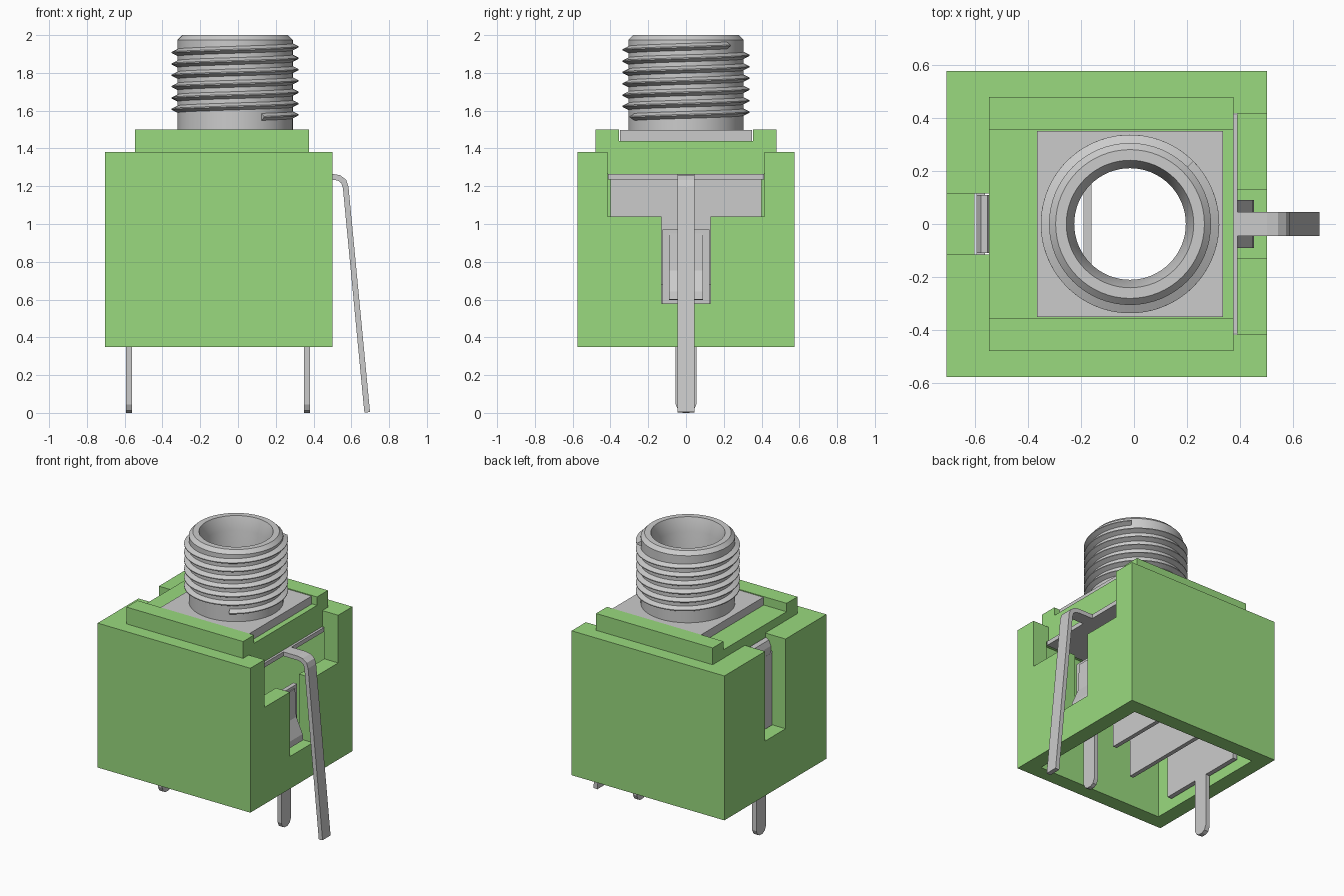
import bpy, bmesh, math
from mathutils import Vector

if "Cube" in bpy.data.objects:
    bpy.data.objects.remove(bpy.data.objects["Cube"])

CX = -0.015  # axis of the round bushing


def finish(name, bm, smooth=False):
    bmesh.ops.recalc_face_normals(bm, faces=bm.faces)
    me = bpy.data.meshes.new(name)
    bm.to_mesh(me)
    bm.free()
    ob = bpy.data.objects.new(name, me)
    bpy.context.collection.objects.link(ob)
    if smooth:
        bpy.ops.object.select_all(action='DESELECT')
        ob.select_set(True)
        bpy.context.view_layer.objects.active = ob
        bpy.ops.object.shade_smooth_by_angle(angle=math.radians(25))
    return ob


def prism(name, pts, lo, hi, axis):
    """Extrude a 2D outline along x (pts = y,z), y (pts = x,z) or z (pts = x,y)."""
    bm = bmesh.new()
    place = {'x': lambda a, b, t: (t, a, b),
             'y': lambda a, b, t: (a, t, b),
             'z': lambda a, b, t: (a, b, t)}[axis]
    ends = [[bm.verts.new(place(a, b, t)) for a, b in pts] for t in (lo, hi)]
    for e in ends:
        bm.faces.new(e)
    n = len(pts)
    for i in range(n):
        j = (i + 1) % n
        bm.faces.new((ends[0][i], ends[0][j], ends[1][j], ends[1][i]))
    return finish(name, bm)


def box(name, x0, x1, y0, y1, z0, z1):
    return prism(name, [(x0, y0), (x1, y0), (x1, y1), (x0, y1)], z0, z1, 'z')


def cylinder(name, r, z0, z1, n=64):
    pts = [(CX + r * math.cos(2 * math.pi * i / n), r * math.sin(2 * math.pi * i / n))
           for i in range(n)]
    return prism(name, pts, z0, z1, 'z')


def strip(name, path, thick, half_width):
    """Bent sheet: an x,z path given thickness and extruded across y."""
    p = [Vector(q) for q in path]
    left, right = [], []
    for i, q in enumerate(p):
        d0 = (q - p[max(i - 1, 0)]).normalized() if i else (p[1] - q).normalized()
        d1 = (p[i + 1] - q).normalized() if i < len(p) - 1 else d0
        t = (d0 + d1).normalized()
        off = Vector((-t.y, t.x)) * thick / 2 / max(t.dot(d0), 0.5)
        left.append(tuple(q + off))
        right.append(tuple(q - off))
    return prism(name, left + right[::-1], -half_width, half_width, 'y')


def boolean(ob, other, op='DIFFERENCE'):
    other.hide_render = True
    m = ob.modifiers.new('cut', 'BOOLEAN')
    m.operation, m.object, m.solver = op, other, 'EXACT'
    bpy.context.view_layer.objects.active = ob
    bpy.ops.object.modifier_apply(modifier=m.name)
    bpy.data.objects.remove(other, do_unlink=True)


# Green housing: block with raised lid, hollow underneath
housing = box('housing', -0.705, 0.50, -0.575, 0.575, 0.35, 1.38)
boolean(housing, box('lid', -0.545, 0.375, -0.478, 0.478, 1.30, 1.50), 'UNION')
for c in [
    (-0.60, 0.39, -0.47, 0.47, 0.2, 1.266),       # open cavity
    (-0.80, 0.60, -0.355, 0.355, 1.44, 1.7),      # groove across the lid
    (0.375, 0.60, -0.415, 0.415, 1.04, 1.6),      # wide upper window
    (0.37, 0.60, -0.13, 0.13, 0.58, 1.1),         # narrow lower window
    (-0.80, -0.545, -0.115, 0.115, 0.74, 1.6),    # slot on the left wall
]:
    boolean(housing, box('cutter', *c))
boolean(housing, cylinder('cutter', 0.30, 1.1, 1.7))
green = bpy.data.materials.new('green_plastic')
green.diffuse_color = (0.32, 0.70, 0.21, 1)
green.use_nodes = True
green.node_tree.nodes["Principled BSDF"].inputs["Base Color"].default_value = green.diffuse_color
housing.data.materials.clear()
housing.data.materials.append(green)
for f in housing.data.polygons:
    f.material_index = 0

# Square flange under the bushing
flange = box('bushing_flange', -0.365, 0.335, -0.35, 0.35, 1.40, 1.497)
boolean(flange, cylinder('cutter', 0.26, 1.2, 1.7))

# Turned bushing, lathed from a closed profile
profile = [(0.21, 1.27), (0.305, 1.27), (0.305, 1.975), (0.28, 2.0), (0.24, 2.0), (0.21, 1.91)]
bm = bmesh.new()
N = 64
rings = [[bm.verts.new((CX + r * math.cos(2 * math.pi * i / N),
                        r * math.sin(2 * math.pi * i / N), z)) for r, z in profile]
         for i in range(N)]
for i in range(N):
    a, b = rings[i], rings[(i + 1) % N]
    for k in range(len(profile)):
        m = (k + 1) % len(profile)
        bm.faces.new((a[k], b[k], b[m], a[m]))
finish('bushing', bm, True)

# Helical thread with a V section
bm = bmesh.new()
TURNS, PITCH, STEPS = 6.3, 0.06, 400
prev = None
for i in range(STEPS + 1):
    t = TURNS * i / STEPS
    ang = math.pi / 4 - 2 * math.pi * t
    zc = 1.945 - PITCH * t
    cur = [bm.verts.new((CX + r * math.cos(ang), r * math.sin(ang), zc + dz))
           for r, dz in ((0.300, 0.021), (0.336, 0.003), (0.336, -0.003), (0.300, -0.021))]
    if prev:
        for k in range(4):
            m = (k + 1) % 4
            bm.faces.new((prev[k], cur[k], cur[m], prev[m]))
    if i in (0, STEPS):
        bm.faces.new(cur)
    prev = cur
finish('bushing_thread', bm, True)

# Ground contact: flat plate under the lid, hanging blade and bent outer pin
plate = box('ground_plate', -0.19, 0.39, -0.412, 0.412, 1.235, 1.265)
boolean(plate, cylinder('cutter', 0.215, 1.1, 1.4))
box('ground_blade', -0.19, -0.16, -0.40, 0.40, 0.68, 1.236)
strip('bent_pin', [(0.36, 1.25), (0.50, 1.25), (0.535, 1.244), (0.56, 1.225), (0.57, 1.195),
                   (0.684, 0.003)], 0.03, 0.045)

# Inner blade
box('inner_blade', -0.33, -0.30, -0.40, 0.40, 0.51, 1.20)


def leg_outline(w, z_shoulder, W, z_top):
    """Contact plate with a rounded leg, mirrored about y = 0."""
    half = [(0.3 * w, 0), (0.72 * w, 0.012), (w, 0.045), (w, z_shoulder), (W, z_shoulder), (W, z_top)]
    return half + [(-y, z) for y, z in half[::-1]]


# Left and right contacts with solder legs
prism('left_contact', leg_outline(0.055, 0.42, 0.33, 1.25), -0.593, -0.560, 'x')
strip('left_contact_tip', [(-0.577, 1.20), (-0.577, 1.30), (-0.565, 1.33), (-0.545, 1.34)], 0.03, 0.11)
prism('right_contact', leg_outline(0.055, 0.56, 0.125, 0.97), 0.35, 0.38, 'x')
strip('spring_tongue', [(0.375, 0.95), (0.385, 0.75), (0.435, 0.64), (0.44, 0.60)], 0.025, 0.09)
